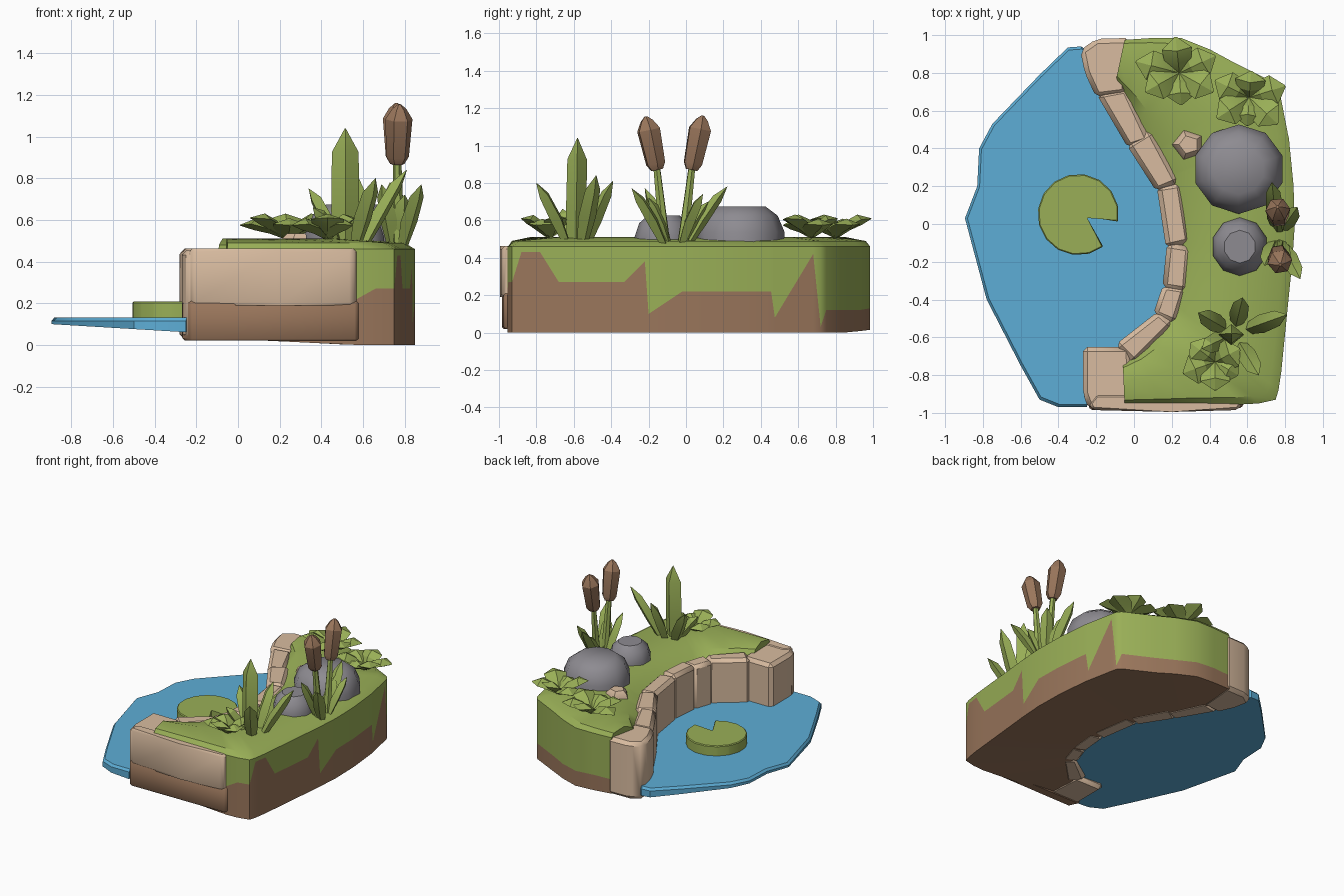
import bpy, bmesh, math
from mathutils import Vector

if "Cube" in bpy.data.objects:
    bpy.data.objects.remove(bpy.data.objects["Cube"])


def material(name, rgb):
    m = bpy.data.materials.new(name)
    m.diffuse_color = (*rgb, 1)
    m.use_nodes = True
    m.node_tree.nodes["Principled BSDF"].inputs["Base Color"].default_value = m.diffuse_color
    return m


GREEN = material("grass green", (0.32, 0.43, 0.095))
BROWN = material("earth brown", (0.32, 0.18, 0.105))
STONE = material("sand stone", (0.69, 0.50, 0.35))
GREY = material("rock grey", (0.27, 0.26, 0.285))
WATER = material("water blue", (0.11, 0.42, 0.67))


def finish(name, bm, mats, angle=30):
    bmesh.ops.recalc_face_normals(bm, faces=bm.faces)
    me = bpy.data.meshes.new(name)
    bm.to_mesh(me)
    bm.free()
    for m in mats:
        me.materials.append(m)
    ob = bpy.data.objects.new(name, me)
    bpy.context.collection.objects.link(ob)
    bpy.ops.object.select_all(action='DESELECT')
    ob.select_set(True)
    bpy.context.view_layer.objects.active = ob
    bpy.ops.object.shade_smooth_by_angle(angle=math.radians(angle))
    return ob


def loft(bm, rings, mat_rule=lambda j: 0):
    """Skin closed rings of equal length and cap both ends."""
    vs = [[bm.verts.new(p) for p in r] for r in rings]
    n = len(vs[0])
    for a, b in zip(vs, vs[1:]):
        for j in range(n):
            k = (j + 1) % n
            bm.faces.new((a[j], a[k], b[k], b[j])).material_index = mat_rule(j)
    bm.faces.new(vs[0])
    bm.faces.new(vs[-1])


def blade(bm, base, tip, width, thick, arch=0.0, widths=(0.6, 1, 0.85, 0.03), ts=(0, 0.35, 0.75, 1)):
    """Diamond-section leaf from base to tip, arched upward in the middle."""
    a, b = Vector(base), Vector(tip)
    d = (b - a).normalized()
    side = Vector((-d.y, d.x, 0))
    side = side.normalized() if side.length > 0.12 else Vector((1, 0, 0))
    nrm = side.cross(d).normalized()
    rings = []
    for t, w in zip(ts, widths):
        c = a.lerp(b, t) + Vector((0, 0, arch * 4 * t * (1 - t)))
        s, u = side * width / 2 * w, nrm * thick / 2 * w
        rings.append([c + s, c + u, c - s, c - u])
    loft(bm, rings)


def spindle(bm, base, tip, profile, sides):
    """Round form along an axis; profile holds (position, radius)."""
    a, b = Vector(base), Vector(tip)
    q = (b - a).to_track_quat('Z', 'Y')
    loft(bm, [[a.lerp(b, t) + q @ Vector((r * math.cos(math.tau * i / sides), r * math.sin(math.tau * i / sides), 0))
               for i in range(sides)] for t, r in profile])


def prism(name, plan, z0, z1, mat, bevel=0.0):
    bm = bmesh.new()
    loft(bm, [[(x, y, z) for x, y in plan] for z in (z0, z1)])
    if bevel:
        bmesh.ops.bevel(bm, geom=bm.edges[:], offset=bevel, segments=1, affect='EDGES')
    return finish(name, bm, [mat], 35)


def along(pts, t):
    """Point at fraction t of a polyline's length."""
    ps = [Vector(p) for p in pts]
    lens = [(q - p).length for p, q in zip(ps, ps[1:])]
    rest = t * sum(lens)
    for p, q, l in zip(ps, ps[1:], lens):
        if rest <= l + 1e-6:
            return p.lerp(q, min(rest / l, 1))
        rest -= l
    return ps[-1]


# Bank: crescent body; outer stations hold x, y and the height of the earth line
outer = [(-.05, .975, .14), (.1, .985, .14), (.25, .985, .13), (.4, .925, .12), (.52, .86, .12), (.74, .75, .12),
         (.765, .72, .03), (.775, .68, .42), (.815, .475, .08), (.82, .455, .22), (.845, .2, .22),
         (.85, -.02, .22), (.838, -.2, .10), (.836, -.22, .38), (.825, -.33, .27), (.79, -.68, .27),
         (.78, -.78, .43), (.765, -.88, .43), (.75, -.93, .27), (.66, -.95, .27), (.57, -.955, .22),
         (.35, -.95, .21), (.15, -.95, .21), (-.05, -.95, .2)]
inner = [(-.1, .74), (.03, .45), (.17, .2), (.21, 0), (.22, -.2), (.18, -.45), (.02, -.66), (-.06, -.72)]
rings, run = [], 0
flat = [Vector(o[:2]) for o in outer]
total = sum((q - p).length for p, q in zip(flat, flat[1:]))
for i, (x, y, h) in enumerate(outer):
    run += (flat[i] - flat[i - 1]).length if i else 0
    o, n = flat[i], along(inner, run / total)
    z0 = max(0, .03 - .05 * (x + .05))
    ring = [(x, y, z0), (x, y, h), (x, y, .46)]
    for f, z in ((.08, .49), (.5, .51), (.82, .48), (1, .40)):
        p = o.lerp(n, f)
        ring.append((p.x, p.y, z))
    ring.append((n.x, n.y, .03))
    rings.append(ring)
bm = bmesh.new()
loft(bm, rings, lambda j: 1 if j in (0, 7) else 0)
finish("bank", bm, [GREEN, BROWN])

# Stone blocks along the shore
blocks = [
    [(-.285, .92), (-.2, .98), (-.02, .985), (-.04, .69), (-.2, .67), (-.26, .8)],
    [(-.2, .69), (-.04, .72), (.09, .44), (-.03, .40)],
    [(-.04, .42), (.09, .50), (.24, .22), (.12, .17)],
    [(.12, .2), (.25, .22), (.30, -.10), (.17, -.13)],
    [(.175, -.1), (.3, -.12), (.28, -.36), (.15, -.34)],
    [(.155, -.32), (.28, -.34), (.22, -.53), (.1, -.48)],
    [(.13, -.46), (.21, -.53), (.0, -.74), (-.1, -.64)],
    [(-.27, -.65), (-.02, -.65), (-.0, -.97), (-.24, -.98), (-.27, -.9)]]
for i, plan in enumerate(blocks):
    prism(f"shore_stone_{i + 1}", plan, .025, .462 - .006 * (i % 2), STONE, .025)
prism("front_stone", [(-.24, -.95), (-.22, -.985), (.2, -.995), (.55, -.985), (.575, -.95), (.57, -.9), (-.2, -.9)],
      .19, .462, STONE, .015)
prism("front_earth", [(-.27, -.9), (-.23, -.985), (.57, -.975), (.6, -.9)], .02, .21, BROWN, .01)

# Pond: flat top, underside sloping down to the shore
pond = [(-.35, .935), (-.5, .79), (-.75, .53), (-.82, .4), (-.83, .2), (-.895, .03), (-.78, -.4), (-.6, -.75),
        (-.5, -.93), (-.4, -.97), (-.25, -.97), (-.2, -.7), (-.03, -.67), (.16, -.45), (.2, -.2),
        (.18, .1), (.03, .4), (-.13, .65), (-.22, .9), (-.28, .94)]
bm = bmesh.new()
loft(bm, [[(x, y, .10 - .06 * (x + .9)) for x, y in pond],
          [(x, y, .115) for x, y in pond],
          [(x * .985, y * .985, .132) for x, y in pond]])
finish("pond_water", bm, [WATER])

# Lily pad with a notch
pad = [(-.26, .04)]
for i in range(15):
    a = math.radians(-52 - (360 - 42) * i / 14)
    pad.append((-.295 + .215 * math.cos(a), .05 + .215 * math.sin(a)))
prism("lily_pad", pad, .125, .208, GREEN, .006)


# Boulders and pebble
def boulder(name, x, y, rx, ry, top, sides, mat):
    bm = bmesh.new()
    loft(bm, [[(x + rx * r * math.cos(math.tau * (i + .5) / sides), y + ry * r * math.sin(math.tau * (i + .5) / sides), z)
               for i in range(sides)]
              for r, z in ((1, .40), (1.03, .4 + (top - .4) * .5), (.87, .4 + (top - .4) * .82), (.58, top))])
    finish(name, bm, [mat], 40)


boulder("large_boulder", .555, .29, .235, .23, .675, 10, GREY)
boulder("small_boulder", .56, -.12, .145, .15, .625, 10, GREY)
boulder("pebble", .29, .42, .09, .085, .535, 5, STONE)


# Upright grass clumps
def clump(name, center, tips, width):
    bm = bmesh.new()
    c = Vector(center)
    for t in tips:
        t = Vector(t)
        out = Vector((t.x - c.x, t.y - c.y, 0)) * .25
        blade(bm, c + out, t, width, width * .7, .02)
    finish(name, bm, [GREEN], 25)


clump("tall_grass", (.53, -.58, .47), [(.81, -.48, .84), (.575, -.39, .81), (.34, -.47, .75),
                                     (.66, -.80, .80), (.36, -.66, .66)], .10)
bm = bmesh.new()
blade(bm, (.515, -.59, .47), (.515, -.58, 1.04), .135, .11, 0, (.85, 1, .95, .03), (0, .3, .8, 1))
finish("tall_blade", bm, [GREEN], 25)
clump("reed_grass", (.76, -.06, .47), [(.88, -.29, .77), (.73, .22, .78), (.865, .09, .74),
                                     (.69, -.22, .77), (.80, -.20, .72), (.74, .12, .70)], .09)

# Cattails: stem and head
for i, (foot, neck, top) in enumerate([((.77, -.11, .45), (.765, -.155, .87), (.775, -.215, 1.155)),
                                      ((.77, -.02, .45), (.765, .03, .87), (.76, .09, 1.16))]):
    bm = bmesh.new()
    spindle(bm, foot, neck, ((0, .032), (1, .02)), 6)
    finish(f"cattail_stem_{i + 1}", bm, [GREEN])
    bm = bmesh.new()
    spindle(bm, neck, top, ((0, .035), (.12, .055), (.75, .066), (.92, .035), (1, .008)), 6)
    finish(f"cattail_head_{i + 1}", bm, [BROWN])


# Low leafy rosettes
def rosette(name, x, y, tips):
    bm = bmesh.new()
    for k, (tx, ty) in enumerate(tips):
        blade(bm, (x, y, .51), (tx, ty, .575 + .035 * (k % 2)), .16, .06, .03, (.25, .9, 1, .08), (0, .35, .68, 1))
    finish(name, bm, [GREEN], 25)


rosette("back_rosette", .24, .80, [(.01, .86), (.22, .99), (.43, .89), (.42, .70), (.25, .63), (.06, .70)])
rosette("side_rosette", .61, .67, [(.80, .73), (.62, .81), (.43, .76), (.44, .56), (.60, .52), (.76, .53)])
rosette("front_rosette", .43, -.73, [(.26, -.79), (.43, -.88), (.55, -.80), (.56, -.66), (.30, -.63)])
